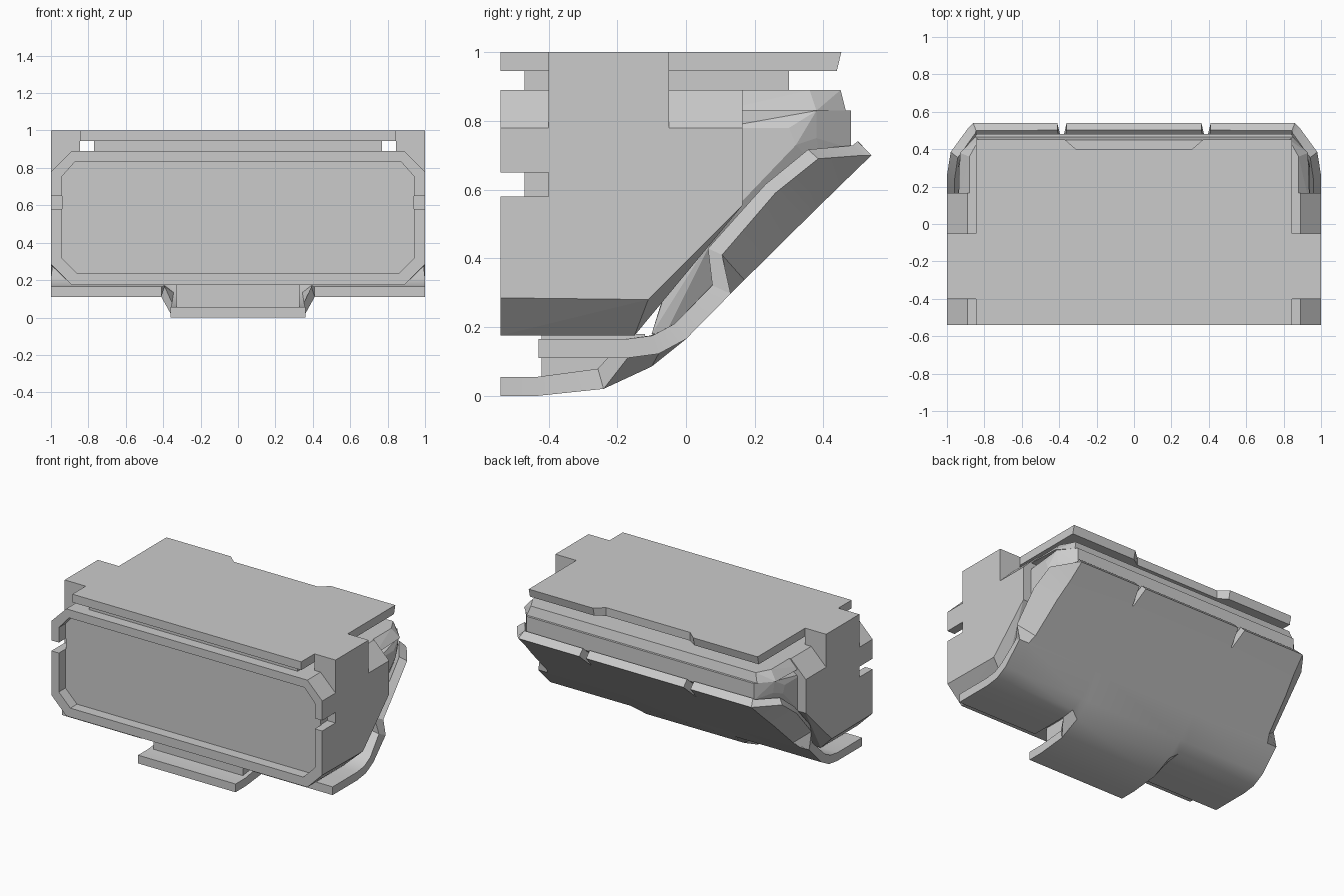
import bpy, bmesh, math

if "Cube" in bpy.data.objects:
    bpy.data.objects.remove(bpy.data.objects["Cube"])


def finish(bm, name, recalc=True):
    if recalc:
        bmesh.ops.recalc_face_normals(bm, faces=bm.faces)
    me = bpy.data.meshes.new(name)
    bm.to_mesh(me)
    bm.free()
    ob = bpy.data.objects.new(name, me)
    bpy.context.collection.objects.link(ob)
    return ob


def hull(name, pts, mirror=True):
    """Convex solid; points are given for +x and mirrored."""
    bm = bmesh.new()
    for x, y, z in pts:
        bm.verts.new((x, y, z))
        if mirror:
            bm.verts.new((-x, y, z))
    r = bmesh.ops.convex_hull(bm, input=bm.verts)
    junk = {v for v in r["geom_interior"] + r["geom_unused"] if isinstance(v, bmesh.types.BMVert)}
    bmesh.ops.delete(bm, geom=list(junk), context='VERTS')
    bmesh.ops.dissolve_limit(bm, angle_limit=math.radians(1), verts=bm.verts, edges=bm.edges)
    return finish(bm, name)


def box(name, x0, x1, y0, y1, z0, z1):
    return hull(name, [(x, y, z) for x in (x0, x1) for y in (y0, y1) for z in (z0, z1)], False)


def cut(ob, cutter):
    m = ob.modifiers.new("cut", 'BOOLEAN')
    m.operation, m.solver, m.object = 'DIFFERENCE', 'EXACT', cutter
    bpy.context.view_layer.objects.active = ob
    bpy.ops.object.modifier_apply(modifier=m.name)
    bpy.data.objects.remove(cutter)


# main body: octagonal shell with an angled back
outer = [(.89, .89), (1, .78), (1, .285), (.89, .175)]
inner = [(.87, .835), (.945, .75), (.945, .32), (.86, .235)]
body = hull("main_body", [(x, -.54, z) for x, z in outer] +
            [(.89, .165, .89), (1, .165, .78), (1, .165, .555), (1, -.11, .28), (.89, -.15, .175)])
# recessed front panel and side notches through its rim
cut(body, hull("panel_cutter", [(x, y, z) for x, z in inner for y in (-.6, -.47)]))
for s in (-1, 1):
    cut(body, box("notch_cutter", s * .94, s * 1.1, -.6, -.40, .58, .65))

# rear core that the flap closes onto, with a narrower band on top
hull("rear_core", [(.86, .1, .83), (.94, .1, .78), (.94, .1, .5), (.94, .30, .78), (.94, .32, .73),
                   (.92, .38, .83), (.91, .38, .75), (.84, .48, .83), (.84, .48, .72),
                   (.87, .4, .64), (.87, -.06, .18), (.87, -.1, .18)])
hull("rear_band", [(.88, .1, .89), (.94, .1, .83), (.88, .36, .89), (.93, .38, .83),
                   (.83, .45, .89), (.85, .465, .83)])

# top plate with rear cut-out, raised on a spacer
plate = [(-.845, -.54), (.845, -.54), (.845, .452), (.37, .452), (.31, .40),
         (-.31, .40), (-.37, .452), (-.845, .452)]
bm = bmesh.new()
face = bm.faces.new([bm.verts.new((x, y, 1)) for x, y in plate])
new = bmesh.ops.extrude_face_region(bm, geom=[face])["geom"]
for v in (g for g in new if isinstance(g, bmesh.types.BMVert)):
    v.co.z = .945
    if v.co.y > .42:
        v.co.y -= .013
finish(bm, "top_plate")
box("plate_spacer", -.77, .77, -.47, .30, .88, .95)

# side clamps joining plate and body
for s, side in ((-1, "left"), (1, "right")):
    hull(side + "_clamp", [(s * x, y, z) for y in (-.40, -.05) for x, z in
                           ((1, .78), (.845, .89), (.845, 1), (1, 1))], False)

# rear flap: fold x, fold y, fold z, then the rim point at its outer edge
flap = [(.9, -.43, .11, 1, -.43, .11), (.9, -.30, .11, 1, -.30, .11),
        (.9, -.17, .11, 1, -.17, .11), (.9, -.08, .122, 1, -.08, .122),
        (.9, 0, .165, 1, 0, .165), (.93, .13, .297, 1, .13, .297),
        (.91, .17, .337, 1, .105, .41), (.89, .35, .515, 1, .26, .59),
        (.87, .45, .613, .98, .385, .69), (.86, .54, .70, .885, .515, .70)]
tongue = [(-.54, 0), (-.43, 0), (-.24, .02), (-.10, .085), (0, .165)]
last = len(flap) - 1
bm = bmesh.new()
rows = []
for i, (fx, fy, fz, rx, ry, rz) in enumerate(flap):
    a, b = (.382, .388) if i == last - 1 else (.36, .41)   # notch narrows to a tip
    ty, tz = tongue[i] if i < len(tongue) else (fy, fz)
    half = [(rx, ry, rz), (fx, fy, fz), (b, fy, fz), (a, ty, tz)]
    pts = [(-x, y, z) for x, y, z in half] + half[::-1]
    rows.append([bm.verts.new(p) for p in pts])
for i in range(last):
    for j in range(7):
        if j in (2, 4) and (i < 2 or i == last - 1):
            continue   # open slots beside the tongue and at the top edge
        bm.faces.new((rows[i][j], rows[i + 1][j], rows[i + 1][j + 1], rows[i][j + 1]))
lid = finish(bm, "rear_flap", recalc=False)
m = lid.modifiers.new("thickness", 'SOLIDIFY')
m.thickness, m.offset, m.use_even_offset = .055, -1, True
bpy.ops.object.select_all(action='DESELECT')
lid.select_set(True)
bpy.context.view_layer.objects.active = lid
bpy.ops.object.modifier_apply(modifier=m.name)
bpy.ops.object.shade_smooth_by_angle(angle=math.radians(24))

# block between tongue and body
hull("tongue_block", [(.33, y, z) for y, z in
                      ((-.42, .055), (-.25, .06), (-.12, .115), (-.12, .18), (-.42, .18))])
